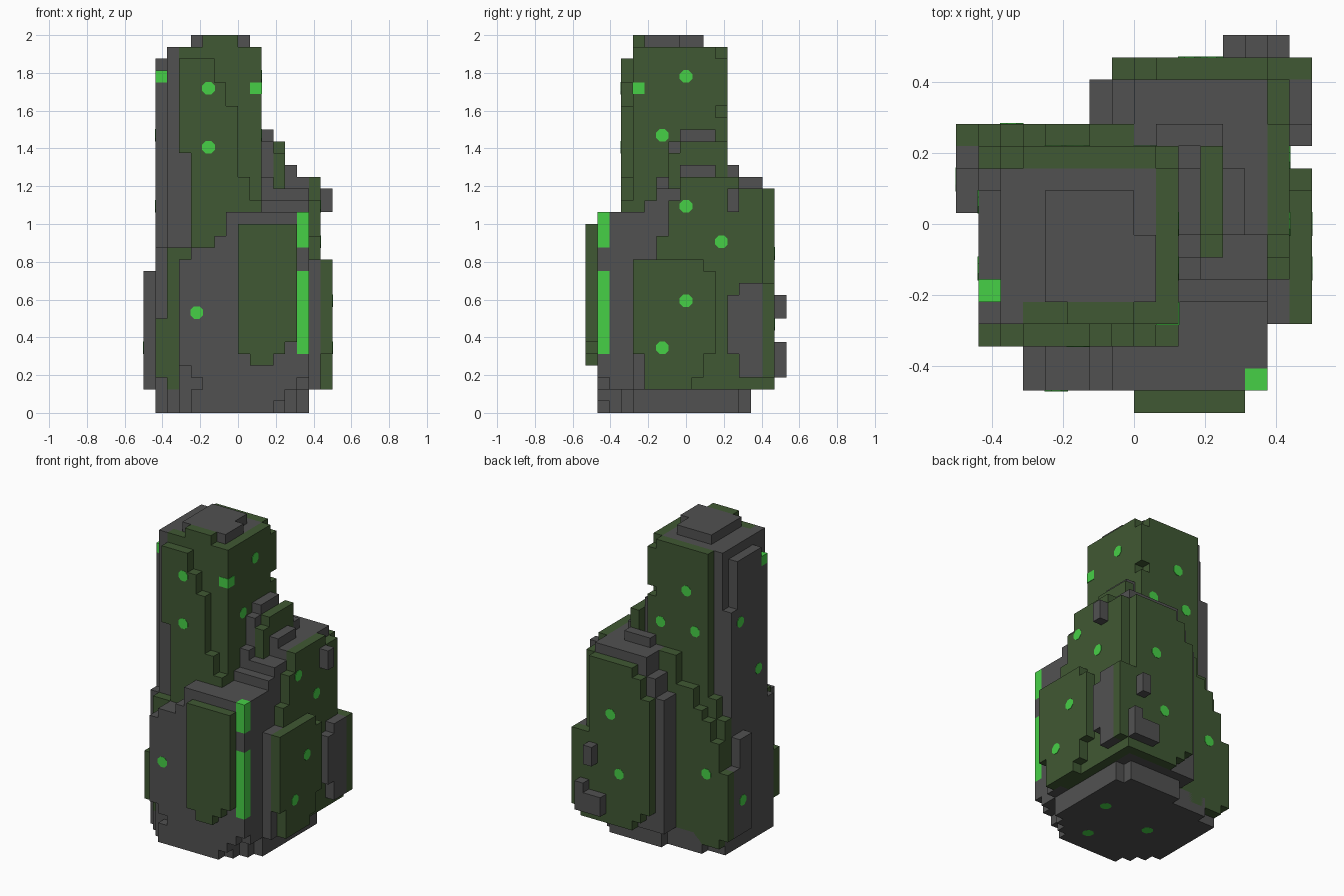
import bpy
import bmesh
import math
from mathutils import Matrix, Vector

UNIT = 1 / 16  # edge of one building block

start = bpy.data.objects.get("Cube")
if start:
    bpy.data.objects.remove(start, do_unlink=True)


def material(name, rgb):
    mat = bpy.data.materials.new(name)
    mat.use_nodes = True
    mat.diffuse_color = (*rgb, 1)
    mat.node_tree.nodes["Principled BSDF"].inputs["Base Color"].default_value = (*rgb, 1)
    return mat


STONE = material("dark grey stone", (0.083, 0.083, 0.083))
MOSS = material("dark green moss", (0.051, 0.098, 0.033))
GLOW = material("bright green glow", (0.062, 0.63, 0.062))


def finish(name, mat, bm):
    mesh = bpy.data.meshes.new(name)
    bm.to_mesh(mesh)
    bm.free()
    mesh.materials.append(mat)
    obj = bpy.data.objects.new(name, mesh)
    bpy.context.collection.objects.link(obj)
    return obj


def blocks(name, mat, *boxes):
    """Join boxes given as x, y and z spans, in block units."""
    bm = bmesh.new()
    for spans in boxes:
        low, high = Vector(spans[::2]) * UNIT, Vector(spans[1::2]) * UNIT
        place = Matrix.Translation((low + high) / 2) @ Matrix.Diagonal((*(high - low), 1))
        bmesh.ops.create_cube(bm, size=1, matrix=place)
    return finish(name, mat, bm)


def wall_x(name, mat, low, high, *columns):
    """Stepped slab facing x; each column is a y span and a z span."""
    return blocks(name, mat, *[(low, high, *c) for c in columns])


def wall_y(name, mat, low, high, *columns):
    """Stepped slab facing y; each column is an x span and a z span."""
    return blocks(name, mat, *[(a, b, low, high, c, d) for a, b, c, d in columns])


def dots(name, normal, *centres):
    """Thin octagonal spots lying on a surface."""
    bm = bmesh.new()
    turn = Vector(normal).to_track_quat("Z", "Y").to_matrix().to_4x4()
    spin = Matrix.Rotation(math.pi / 8, 4, "Z")
    for centre in centres:
        place = Matrix.Translation(Vector(centre) * UNIT) @ turn @ spin
        bmesh.ops.create_cone(bm, cap_ends=True, segments=8, radius1=0.036,
                              radius2=0.036, depth=0.004, matrix=place)
    return finish(name, GLOW, bm)


# Footing with stepped corners
blocks("footing", STONE,
       (-4, 3, -7.5, 4.5, 0, 2), (-5, 4, -6.5, 4.5, 0, 2),
       (-6, 5, -5.5, 3.5, 0, 2), (-7, 5, -4.5, 3.5, 0, 2),
       (-1, 6, -4.5, 4.5, 0, 2), (-1, 5, -4.5, 5.5, 0, 2))

# Tall tower: stone core wrapped in moss slabs
blocks("tower_core", STONE,
       (-6, 1, -3.5, 2.5, 2, 31), (-6, -5, -4.5, -3.5, 2, 31),
       (-5, -4, -4.5, -3.5, 2, 22))
blocks("tower_cap", STONE,
       (-4, 0, -3.5, 1.5, 31, 32), (0, 1, -3.5, -0.5, 31, 32))
wall_y("tower_front_moss", MOSS, -4.5, -3.5,
       (-5, -4, 22, 31), (-4, 2, 2, 31), (-3, 0, 31, 32))
wall_x("tower_side_moss", MOSS, 1, 2,
       (-3.5, 2.5, 2, 31), (2.5, 3.5, 2, 25), (2.5, 3.5, 26, 30))
wall_y("tower_back_moss", MOSS, 2.5, 3.5,
       (-7, -6, 2, 14), (-6, -5, 2, 16), (-5, 1, 2, 31))
wall_y("tower_front_slab", MOSS, -5.5, -4.5,
       (-7, -6, 3, 8), (-6, -4, 2, 14), (-4, -2, 2, 15),
       (-5, -4, 22, 30), (-4, -2, 15, 30),
       (-2, -1, 2, 28), (-1, 0, 2, 26), (0, 1, 2, 20), (1, 2, 2, 18))
wall_x("tower_left_slab", STONE, -7, -6,
       (-4.5, -3.5, 1, 14), (-3.5, -2.5, 1, 28), (-2.5, 1.5, 1, 30),
       (1.5, 2.5, 1, 25))
wall_x("tower_left_foot", STONE, -8, -7, (0.5, 2.5, 2, 12), (2.5, 3.5, 2, 9))
wall_y("tower_back_slab", MOSS, 3.5, 4.5,
       (-8, -7, 2, 9), (-7, -6, 1, 12), (-6, -5, 1, 14), (-5, -4, 1, 15),
       (-4, -2, 1, 17), (-2, 0, 1, 20))

# Low front boulder with stepped shoulder and stepped underside
wall_y("front_boulder", STONE, -7.5, -6.5,
       (-5, -4, 4, 13), (-4, -3, 3, 14), (-3, -2, 2, 14),
       (-2, -1, 1, 15), (-1, 4, 1, 17), (4, 5, 2, 17),
       (5, 6, 3, 5), (5, 6, 12, 14))
wall_y("front_boulder_back", STONE, -6.5, -5.5,
       (-5, -4, 2, 13), (-4, -2, 2, 14), (-2, -1, 2, 15), (-1, 6, 2, 17))
blocks("boulder_bridge", STONE, (2, 6, -5.5, -3.5, 2, 17))
wall_y("front_moss_plate", MOSS, -8.5, -7.5,
       (0, 1, 5, 16), (1, 3, 4, 16), (3, 4, 5, 16), (4, 5, 6, 16))

# Back corner boulder and the steps up to the tower
wall_x("side_boulder", STONE, 2, 6,
       (-3.5, -2.5, 2, 18), (-2.5, -0.5, 2, 19), (-0.5, 3.5, 2, 20))
wall_y("back_boulder", STONE, 3.5, 6.5, (0, 6, 2, 20))
wall_y("back_boulder_steps", STONE, 4.5, 6.5, (-2, -1, 2, 16), (-1, 0, 2, 18))
blocks("tower_steps", STONE,
       (2, 3, -0.5, 2.5, 20, 24), (2, 3, -1.5, -0.5, 19, 23),
       (2, 3, -2.5, -1.5, 19, 20), (4, 5, -0.5, 2.5, 20, 21),
       (1, 4, 3.5, 4.5, 20, 21))
wall_x("step_moss", MOSS, 3, 4, (-1.5, -0.5, 19, 22), (-0.5, 3.5, 20, 23))

# Side and back moss slabs
wall_x("side_moss", MOSS, 6, 7,
       (-2.5, -1.5, 2, 15), (-1.5, -0.5, 2, 18),
       (-0.5, 4.5, 2, 20), (4.5, 6.5, 2, 19))
blocks("side_stone_strip", STONE, (6, 7, -4.5, -2.5, 2, 13))
wall_x("side_moss_plate", MOSS, 7, 8,
       (-4.5, -3.5, 5, 13), (-3.5, 0.5, 2, 13),
       (0.5, 1.5, 3, 13), (1.5, 2.5, 5, 12))
wall_x("side_stone_plate", STONE, 7, 8,
       (3.5, 4.5, 5, 10), (4.5, 6.5, 3, 11), (3.5, 4.5, 17, 19))
wall_y("back_moss", MOSS, 6.5, 7.5,
       (-1, 0, 4, 16), (0, 1, 3, 18), (1, 6, 2, 19), (6, 7, 2, 11), (7, 8, 3, 11))
wall_y("back_knobs", STONE, 7.5, 8.5, (4, 7, 3, 5), (6, 7, 5, 6), (5, 6, 8, 10))

# Glowing bars, corner blocks and spots
wall_y("glow_bars", GLOW, -7.5, -6.5, (5, 6, 5, 12), (5, 6, 14, 17))
blocks("glow_blocks", GLOW,
       (-7, -6, -3.5, -2.5, 28, 29), (1, 2.04, -4.54, -3.5, 27, 28))
dots("front_spots", (0, -1, 0), (-2.5, -5.5, 27.5), (-2.5, -5.5, 22.5),
     (-3.5, -7.5, 8.5))
dots("right_spots", (1, 0, 0), (2, 0, 28.5), (2, -2, 23.5),
     (7, 0, 17.5), (7, 3, 14.5), (8, 0, 9.5), (8, -2, 5.5))
dots("back_spots", (0, 1, 0), (-2.5, 3.5, 26.5), (0.5, 3.5, 22.5),
     (-3.5, 3.5, 22.5), (-5.5, 4.5, 8.5), (3.5, 7.5, 13.5), (2.5, 7.5, 7.5))
dots("left_spots", (-1, 0, 0), (-7, 1, 23.5), (-7, -2, 17.5), (-8, 2, 5.5))
dots("underside_spots", (0, 0, -1), (3.5, 0, 0.03), (1.5, -5, 0.03), (-2.5, -1, 0.03))
